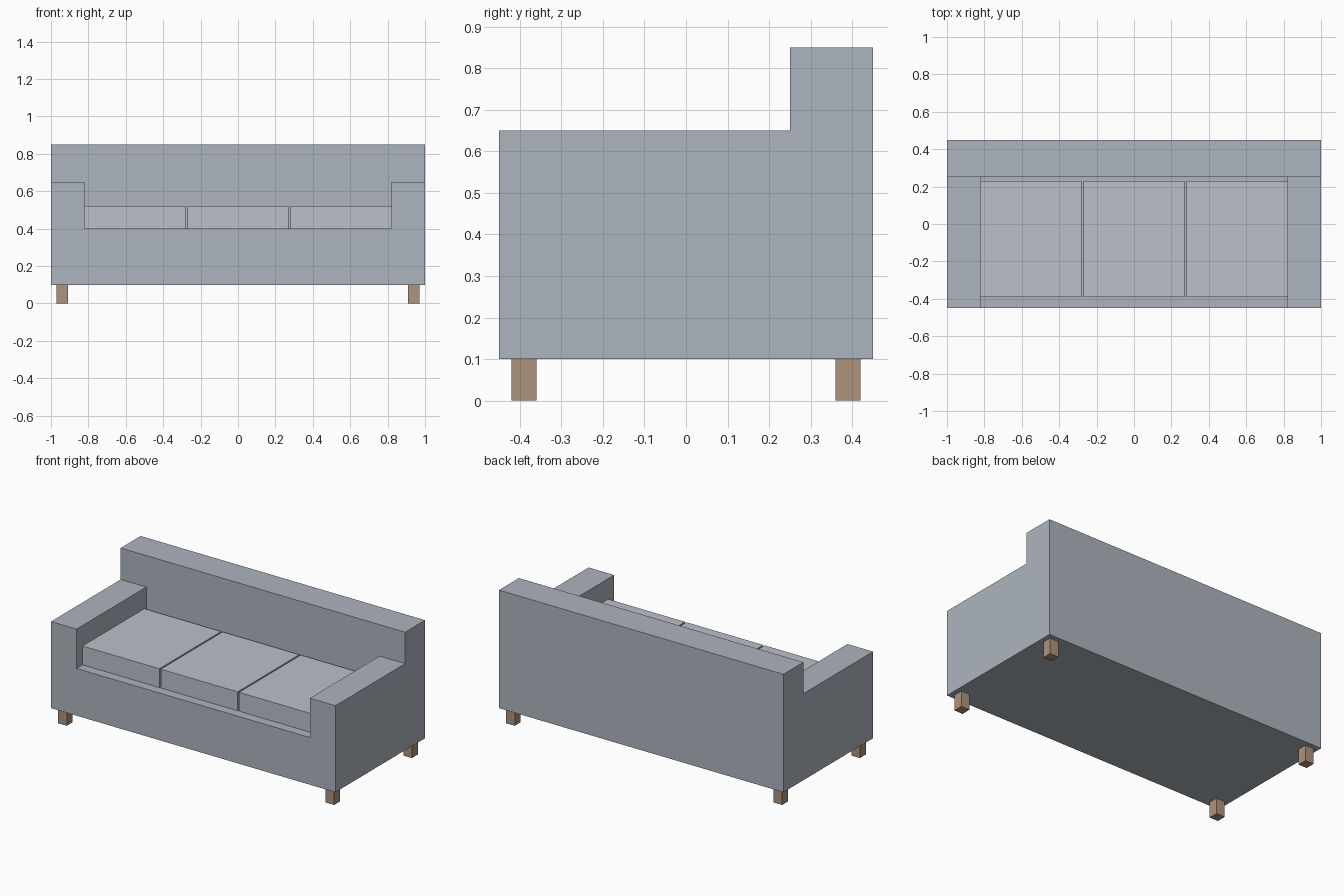
import bpy, bmesh

if "Cube" in bpy.data.objects:
    bpy.data.objects.remove(bpy.data.objects["Cube"])


def material(name, rgb):
    m = bpy.data.materials.new(name)
    m.diffuse_color = (*rgb, 1.0)
    m.use_nodes = True
    m.node_tree.nodes["Principled BSDF"].inputs["Base Color"].default_value = m.diffuse_color
    return m


def extrude_profile(name, profile, x0, x1, mat=None):
    """Extrude a (y, z) outline along x into a closed solid."""
    bm = bmesh.new()
    face = bm.faces.new([bm.verts.new((x0, y, z)) for y, z in profile])
    ext = bmesh.ops.extrude_face_region(bm, geom=[face])
    verts = [g for g in ext["geom"] if isinstance(g, bmesh.types.BMVert)]
    bmesh.ops.translate(bm, verts=verts, vec=(x1 - x0, 0, 0))
    bmesh.ops.recalc_face_normals(bm, faces=bm.faces)
    mesh = bpy.data.meshes.new(name)
    bm.to_mesh(mesh)
    bm.free()
    obj = bpy.data.objects.new(name, mesh)
    bpy.context.collection.objects.link(obj)
    if mat:
        mesh.materials.append(mat)
    return obj


def box(name, x, y, z, mat=None):
    outline = [(y[0], z[0]), (y[1], z[0]), (y[1], z[1]), (y[0], z[1])]
    return extrude_profile(name, outline, x[0], x[1], mat)


fabric = material("frame_fabric", (0.42, 0.46, 0.52))
cushion_fabric = material("cushion_fabric", (0.50, 0.53, 0.60))
wood = material("leg_wood", (0.42, 0.29, 0.20))

# Frame: side outline with the raised back, seat well cut between the arms
side = [(-0.45, 0.10), (0.45, 0.10), (0.45, 0.85),
        (0.25, 0.85), (0.25, 0.65), (-0.45, 0.65)]
frame = extrude_profile("sofa_frame", side, -1.0, 1.0, fabric)
well = box("seat_well_cutter", (-0.82, 0.82), (-0.60, 0.25), (0.40, 0.75))
well.hide_render = True
well.hide_set(True)
cut = frame.modifiers.new("seat_well", 'BOOLEAN')
cut.operation = 'DIFFERENCE'
cut.solver = 'EXACT'
cut.object = well

# Three seat cushions with narrow gaps
for i, label in enumerate(("left", "middle", "right")):
    cx = (i - 1) * 0.55
    box(f"{label}_seat_cushion", (cx - 0.27, cx + 0.27),
        (-0.39, 0.23), (0.40, 0.52), cushion_fabric)

# Four square legs
for sx, side_name in ((-1, "left"), (1, "right")):
    for sy, end_name in ((-1, "front"), (1, "back")):
        cx, cy = sx * 0.94, sy * 0.39
        box(f"{end_name}_{side_name}_leg", (cx - 0.03, cx + 0.03),
            (cy - 0.03, cy + 0.03), (0.0, 0.10), wood)
